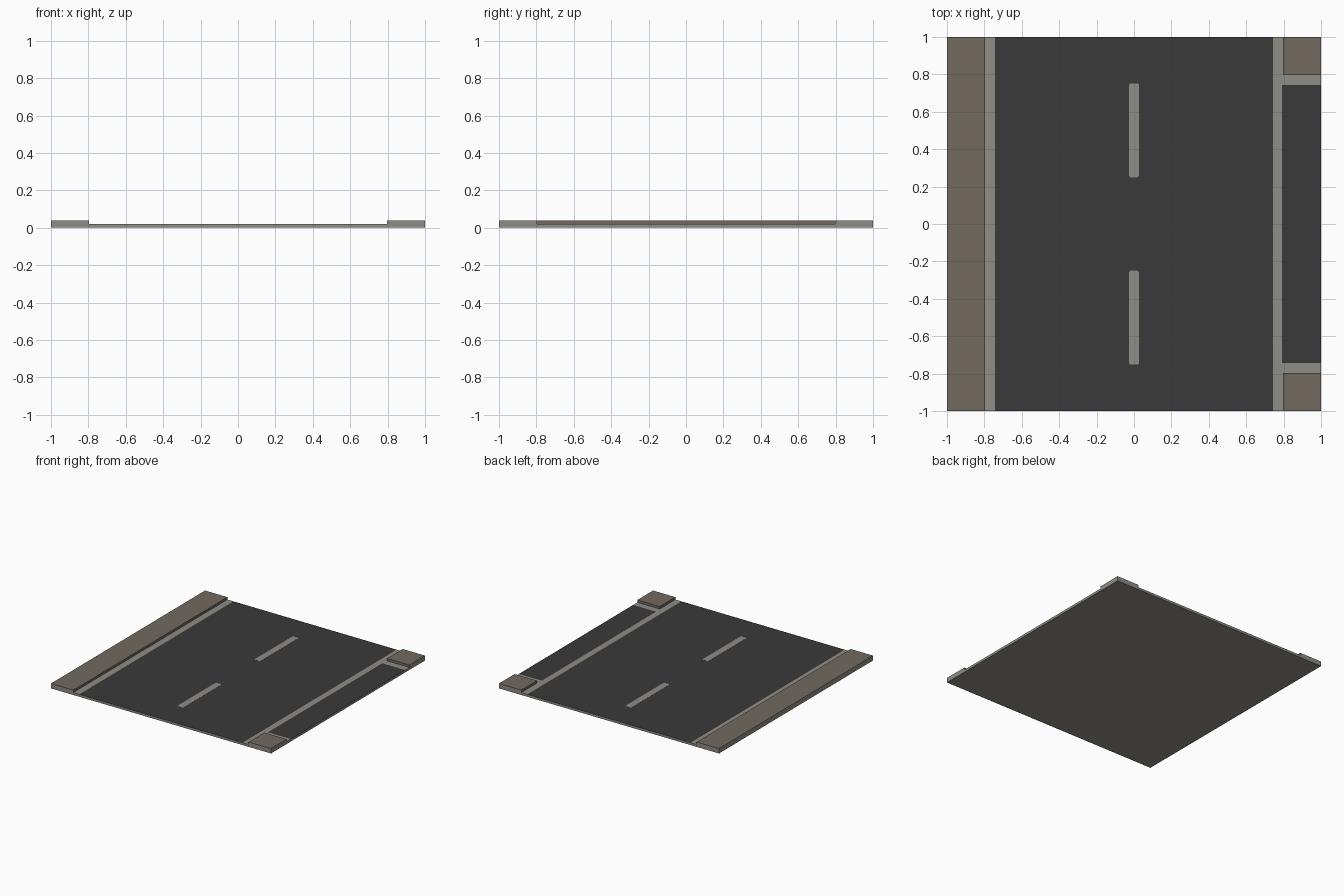
import bpy, bmesh

if "Cube" in bpy.data.objects:
    bpy.data.objects.remove(bpy.data.objects["Cube"])

ROAD_Z, WALK_Z = 0.02, 0.04
KERB = 0.797          # inner edge of the pavements


def material(name, rgb):
    m = bpy.data.materials.new(name)
    m.diffuse_color = (*rgb, 1)
    m.use_nodes = True
    m.node_tree.nodes["Principled BSDF"].inputs["Base Color"].default_value = m.diffuse_color
    return m


ASPHALT = material("dark asphalt", (0.042, 0.042, 0.042))
CONCRETE = material("light grey concrete", (0.279, 0.266, 0.238))
PAVING = material("brown paving", (0.171, 0.144, 0.114))


def finish(bm, name, mats):
    bmesh.ops.recalc_face_normals(bm, faces=bm.faces[:])
    me = bpy.data.meshes.new(name)
    bm.to_mesh(me)
    bm.free()
    for m in mats:
        me.materials.append(m)
    ob = bpy.data.objects.new(name, me)
    bpy.context.collection.objects.link(ob)
    return ob


def on_border(f):
    c = f.calc_center_median()
    return max(abs(c.x), abs(c.y)) > 0.999


def is_pavement(x, y):
    return x < -KERB or (x > KERB and abs(y) > KERB)


def is_asphalt(x, y):
    main = abs(x) < 0.742
    branch = x > 0.792 and abs(y) < 0.742
    return main or branch


# Road slab: a grid of cells, with edge lines and asphalt as inset faces
xs = [-1, -KERB, -0.742, 0.742, 0.792, KERB, 1]
ys = [-1, -KERB, -0.742, 0.742, KERB, 1]
bm = bmesh.new()
grid = [[bm.verts.new((x, y, ROAD_Z)) for y in ys] for x in xs]
for i in range(len(xs) - 1):
    for j in range(len(ys) - 1):
        cx, cy = (xs[i] + xs[i + 1]) / 2, (ys[j] + ys[j + 1]) / 2
        if not is_pavement(cx, cy):
            bm.faces.new((grid[i][j], grid[i + 1][j], grid[i + 1][j + 1], grid[i][j + 1]))
bmesh.ops.delete(bm, geom=[v for v in bm.verts if not v.link_faces], context='VERTS')
ext = bmesh.ops.extrude_face_region(bm, geom=bm.faces[:], use_keep_orig=True)
for g in ext["geom"]:
    if isinstance(g, bmesh.types.BMVert):
        g.co.z = 0
bmesh.ops.recalc_face_normals(bm, faces=bm.faces[:])
for f in bm.faces:
    c = f.calc_center_median()
    f.material_index = int(f.normal.z > 0.5 and is_asphalt(c.x, c.y))
# walls hidden against the pavements are not needed
hidden = [f for f in bm.faces if abs(f.normal.z) < 0.5 and not on_border(f)]
bmesh.ops.delete(bm, geom=hidden, context='FACES_ONLY')
finish(bm, "road_slab", [CONCRETE, ASPHALT])


# Pavements: brown top and kerb face, concrete outer sides and underside
def pavement(name, x0, x1, y0, y1):
    bm = bmesh.new()
    bmesh.ops.create_cube(bm, size=1)
    for v in bm.verts:
        v.co = (x1 if v.co.x > 0 else x0, y1 if v.co.y > 0 else y0,
                WALK_Z if v.co.z > 0 else 0)
    bm.normal_update()
    for f in bm.faces:
        f.material_index = int(f.normal.z > -0.5 and not on_border(f))
    finish(bm, name, [CONCRETE, PAVING])


pavement("long_pavement", -1, -KERB, -1, 1)
pavement("front_corner_pavement", KERB, 1, -1, -KERB)
pavement("back_corner_pavement", KERB, 1, KERB, 1)


# Centre line dashes: thin plates with clipped corners
def dash(name, cy, hx=0.027, hy=0.251, c=0.008):
    quarter = [(hx, hy - c), (hx - c, hy)]
    right = [(x, -y) for x, y in reversed(quarter)] + quarter
    outline = right + [(-x, -y) for x, y in right]
    bm = bmesh.new()
    face = bm.faces.new([bm.verts.new((x, cy + y, ROAD_Z)) for x, y in outline])
    ext = bmesh.ops.extrude_face_region(bm, geom=[face])
    for g in ext["geom"]:
        if isinstance(g, bmesh.types.BMVert):
            g.co.z += 0.0008
    finish(bm, name, [CONCRETE])


dash("front_lane_dash", -0.5)
dash("back_lane_dash", 0.5)
